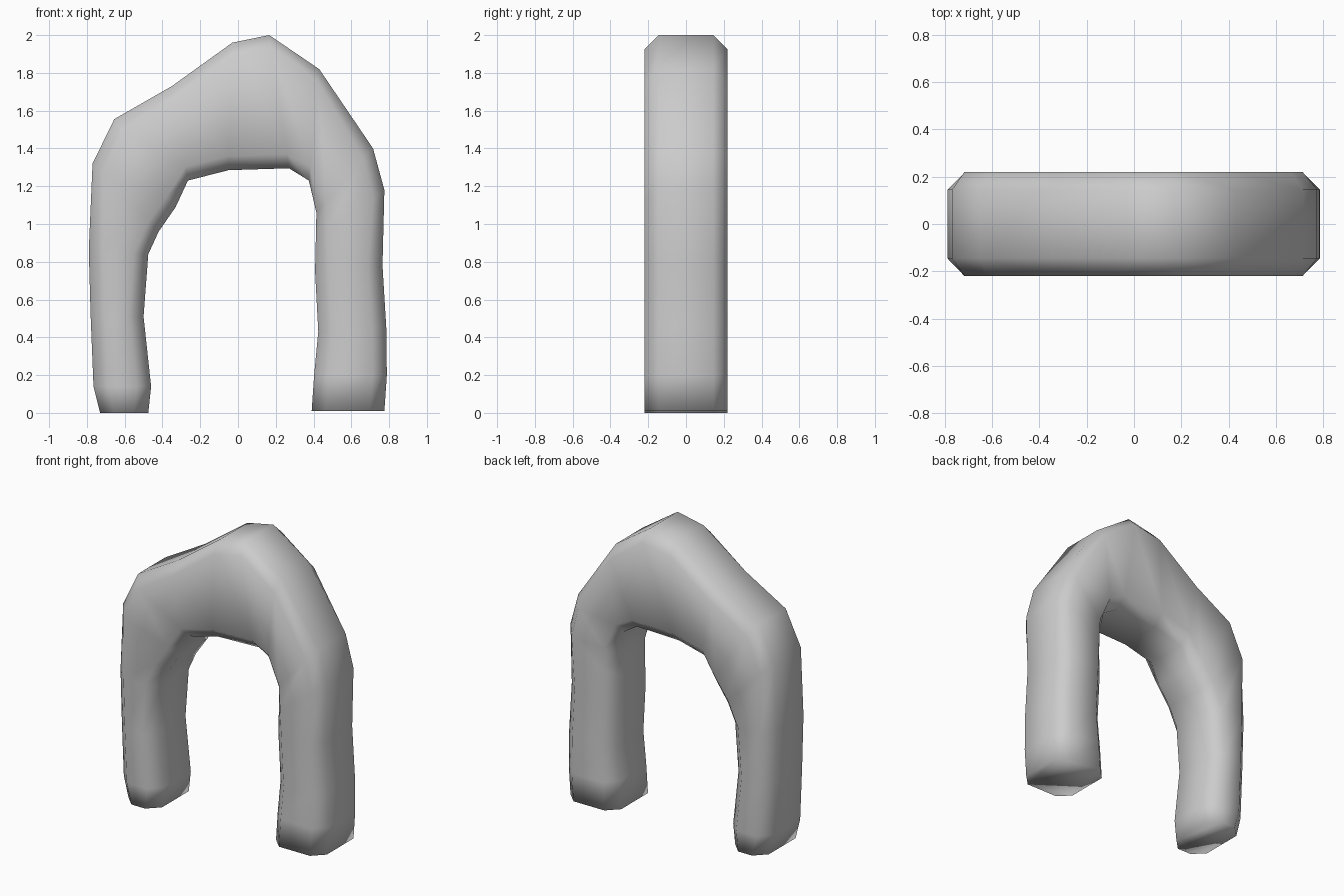
import bpy, bmesh
from mathutils import Vector

if "Cube" in bpy.data.objects:
    bpy.data.objects.remove(bpy.data.objects["Cube"])

HALF_DEPTH = 0.22
CHAMFER = 0.075

# Outer and inner outline points (x, z), paired from left foot to right foot
stations = [
    ((-0.73, 0.0), (-0.475, 0.0)),
    ((-0.765, 0.14), (-0.46, 0.14)),
    ((-0.78, 0.51), (-0.50, 0.51)),
    ((-0.79, 0.86), (-0.475, 0.84)),
    ((-0.77, 1.32), (-0.42, 0.96)),
    ((-0.655, 1.555), (-0.33, 1.09)),
    ((-0.35, 1.73), (-0.265, 1.23)),
    ((-0.03, 1.96), (-0.05, 1.285)),
    ((0.165, 2.0), (0.27, 1.295)),
    ((0.43, 1.82), (0.375, 1.23)),
    ((0.715, 1.40), (0.415, 1.06)),
    ((0.775, 1.18), (0.412, 0.92)),
    ((0.765, 0.78), (0.408, 0.75)),
    ((0.785, 0.45), (0.425, 0.43)),
    ((0.788, 0.20), (0.403, 0.20)),
    ((0.775, 0.01), (0.39, 0.01)),
]


def octagon_ring(bm, outer, inner):
    """Chamfered rectangular cross-section spanning outer to inner point."""
    o = Vector((outer[0], 0, outer[1]))
    i = Vector((inner[0], 0, inner[1]))
    step = (i - o).normalized() * CHAMFER
    d, f = HALF_DEPTH, HALF_DEPTH - CHAMFER
    section = [(o, -f), (o + step, -d), (i - step, -d), (i, -f),
               (i, f), (i - step, d), (o + step, d), (o, f)]
    return [bm.verts.new(p + Vector((0, y, 0))) for p, y in section]


# Arch: octagonal rings bridged along the path, capped at both feet
bm = bmesh.new()
rings = [octagon_ring(bm, o, i) for o, i in stations]
for a, b in zip(rings, rings[1:]):
    for k in range(8):
        n = (k + 1) % 8
        bm.faces.new((a[k], a[n], b[n], b[k]))
bm.faces.new(rings[0])
bm.faces.new(rings[-1])
bmesh.ops.recalc_face_normals(bm, faces=bm.faces)
for face in bm.faces:
    face.smooth = True

mesh = bpy.data.meshes.new("arch")
bm.to_mesh(mesh)
bm.free()
arch = bpy.data.objects.new("arch", mesh)
bpy.context.collection.objects.link(arch)
